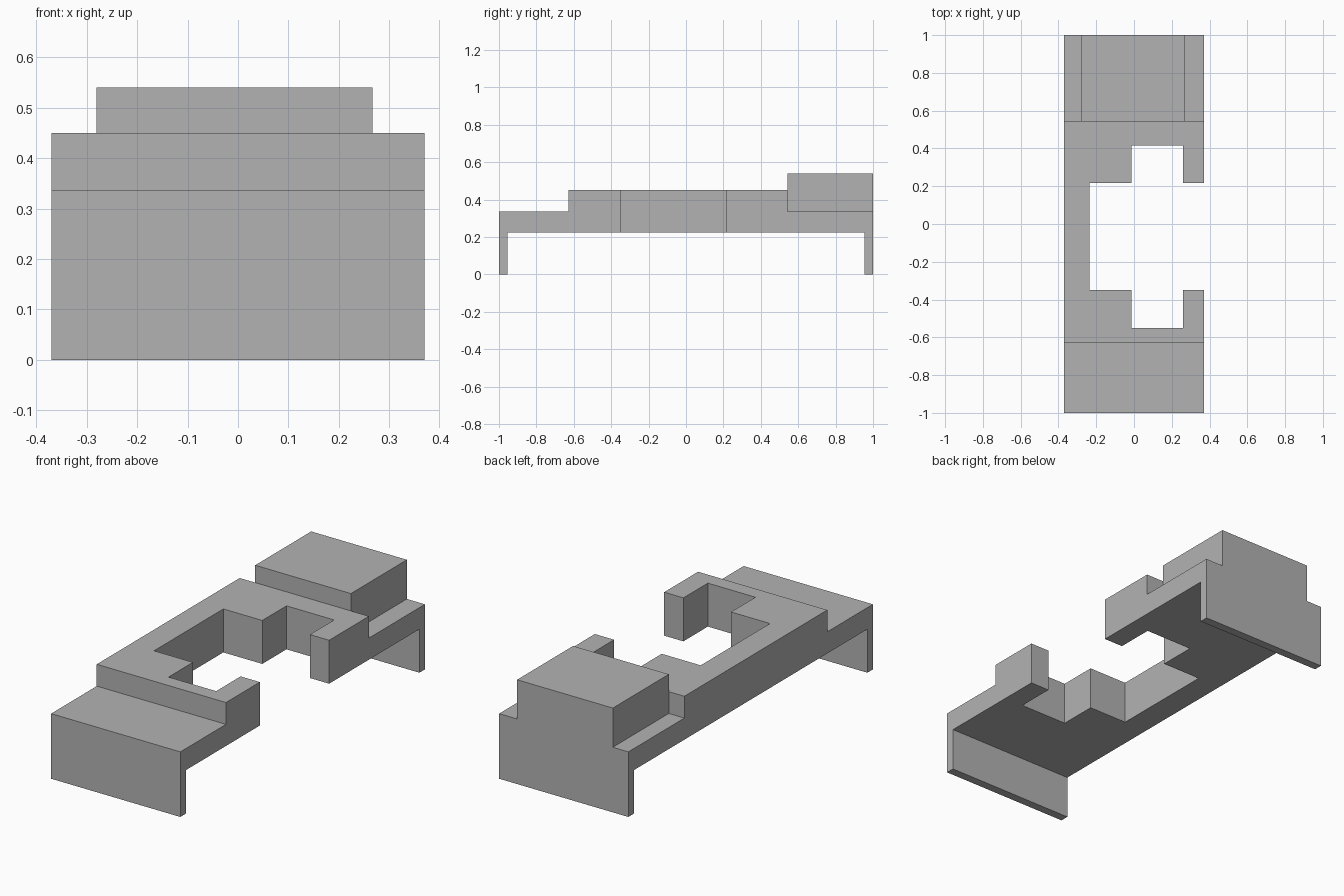
import bpy
import bmesh
from mathutils import Vector

if "Cube" in bpy.data.objects:
    bpy.data.objects.remove(bpy.data.objects["Cube"], do_unlink=True)

grey = bpy.data.materials.new("plain grey")
grey.use_nodes = True
grey.diffuse_color = (0.45, 0.45, 0.45, 1)
grey.node_tree.nodes["Principled BSDF"].inputs["Base Color"].default_value = grey.diffuse_color


def prism(name, points, offset):
    """Solid made by extruding a flat outline along an offset."""
    bm = bmesh.new()
    face = bm.faces.new([bm.verts.new(p) for p in points])
    swept = bmesh.ops.extrude_face_region(bm, geom=[face])["geom"]
    bmesh.ops.translate(bm, vec=Vector(offset),
                        verts=[v for v in swept if isinstance(v, bmesh.types.BMVert)])
    bmesh.ops.recalc_face_normals(bm, faces=bm.faces)
    mesh = bpy.data.meshes.new(name)
    bm.to_mesh(mesh)
    bm.free()
    mesh.materials.append(grey)
    obj = bpy.data.objects.new(name, mesh)
    bpy.context.collection.objects.link(obj)
    return obj


def slab(name, outline, z0, z1):
    """Plan outline raised between two heights."""
    return prism(name, [(x, y, z0) for x, y in outline], (0, 0, z1 - z0))


def rect(x0, x1, y0, y1):
    return [(x0, y0), (x1, y0), (x1, y1), (x0, y1)]


def cut(target, cutter):
    cutter.hide_render = True
    mod = target.modifiers.new("cut", 'BOOLEAN')
    mod.operation = 'DIFFERENCE'
    mod.solver = 'EXACT'
    mod.object = cutter
    bpy.context.view_layer.objects.active = target
    bpy.ops.object.modifier_apply(modifier=mod.name)
    bpy.data.objects.remove(cutter, do_unlink=True)


half = 0.37
under, ledge, deck, top = 0.225, 0.337, 0.45, 0.54
wall = 0.955
front_step, back_step = -0.627, 0.542

# Stepped body with end walls and raised rear block, swept across the width
profile = [(-1, 0), (-wall, 0), (-wall, under), (wall, under), (wall, 0), (1, 0),
           (1, top), (back_step, top), (back_step, deck),
           (front_step, deck), (front_step, ledge), (-1, ledge)]
body = prism("bracket_body", [(-half, y, z) for y, z in profile], (2 * half, 0, 0))

# Ledges on both sides of the rear block
cut(body, slab("left_ledge_cutter", rect(0.267, 0.6, back_step, 1.2), ledge, 0.8))
cut(body, slab("right_ledge_cutter", rect(-0.6, -0.281, back_step, 1.2), ledge, 0.8))

# Opening in the left side, with a notch at each end
opening = [(-0.236, -0.35), (-0.013, -0.35), (-0.013, -0.55), (0.26, -0.55),
           (0.26, -0.35), (0.6, -0.35), (0.6, 0.217), (0.26, 0.217),
           (0.26, 0.415), (-0.013, 0.415), (-0.013, 0.217), (-0.236, 0.217)]
cut(body, slab("opening_cutter", opening, 0.1, 0.8))
